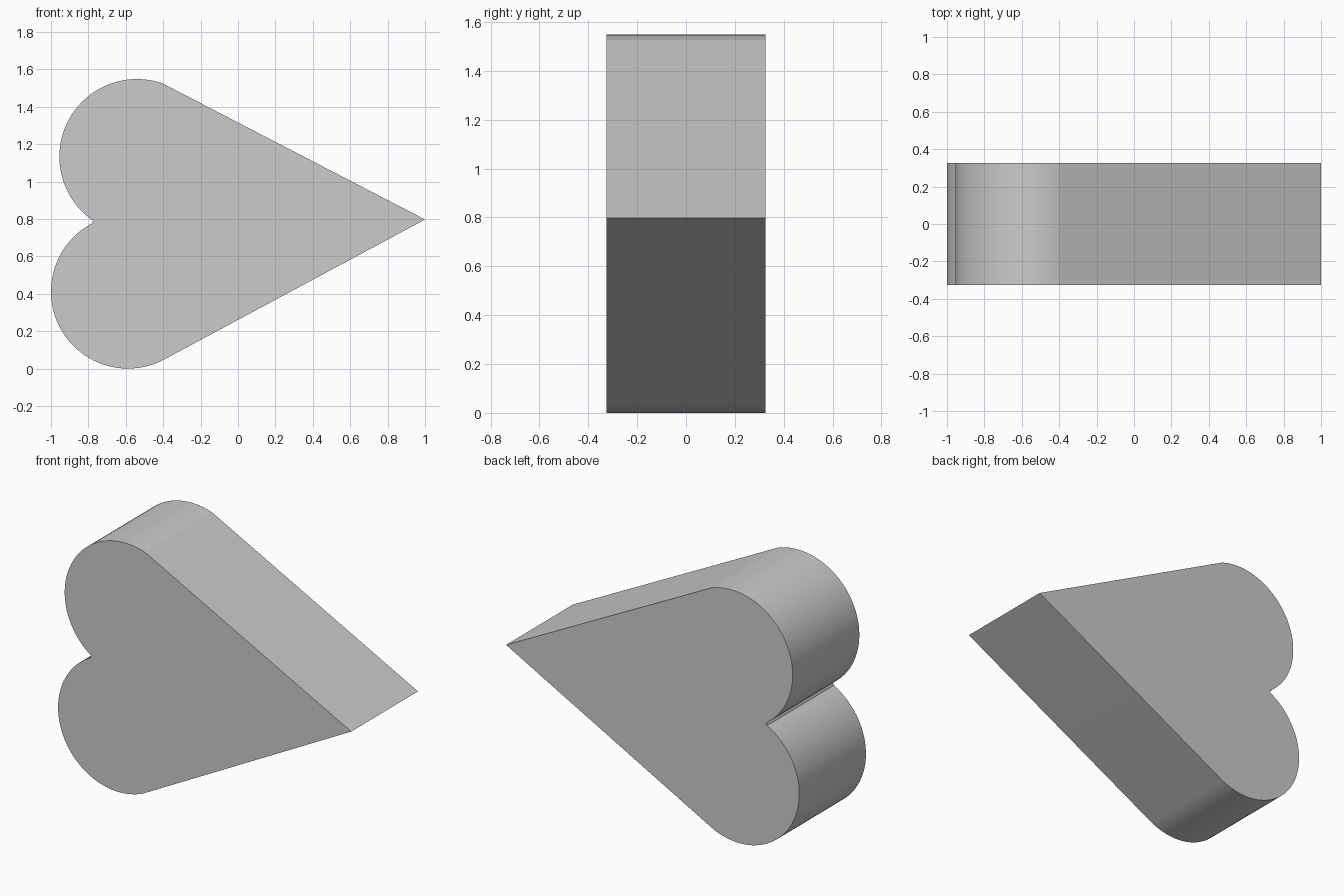
import bpy, bmesh
from math import radians, sin, cos

cube = bpy.data.objects.get("Cube")
if cube:
    bpy.data.objects.remove(cube)

DEPTH = 0.65
SEGMENTS = 48


def arc(cx, cz, radius, start, end):
    """Points along a circular lobe, angles in degrees."""
    steps = [radians(start + (end - start) * i / SEGMENTS) for i in range(SEGMENTS + 1)]
    return [(cx + radius * cos(a), cz + radius * sin(a)) for a in steps]


# Heart outline: tip, upper lobe, notch, lower lobe
tip, notch = (1.0, 0.797), (-0.775, 0.79)
upper_lobe = arc(-0.54, 1.133, 0.415, 71, 234)
lower_lobe = arc(-0.588, 0.412, 0.412, 118, 295)
outline = [tip] + upper_lobe + [notch] + lower_lobe

# Extrude the outline from front to back
bm = bmesh.new()
front = bm.faces.new([bm.verts.new((x, -DEPTH / 2, z)) for x, z in outline])
sides = bmesh.ops.extrude_face_region(bm, geom=[front], use_keep_orig=True)
back = [v for v in sides["geom"] if isinstance(v, bmesh.types.BMVert)]
bmesh.ops.translate(bm, vec=(0, DEPTH, 0), verts=back)
bmesh.ops.recalc_face_normals(bm, faces=bm.faces)
mesh = bpy.data.meshes.new("heart_block")
bm.to_mesh(mesh)
bm.free()

heart = bpy.data.objects.new("heart_block", mesh)
bpy.context.collection.objects.link(heart)

# Plain grey
grey = bpy.data.materials.new("light_grey")
grey.use_nodes = True
colour = (0.6, 0.6, 0.6, 1)
grey.diffuse_color = colour
grey.node_tree.nodes["Principled BSDF"].inputs["Base Color"].default_value = colour
mesh.materials.append(grey)

# Smooth lobes, crisp rims and straight flanks
bpy.ops.object.select_all(action="DESELECT")
heart.select_set(True)
bpy.context.view_layer.objects.active = heart
bpy.ops.object.shade_smooth_by_angle(angle=radians(6))
